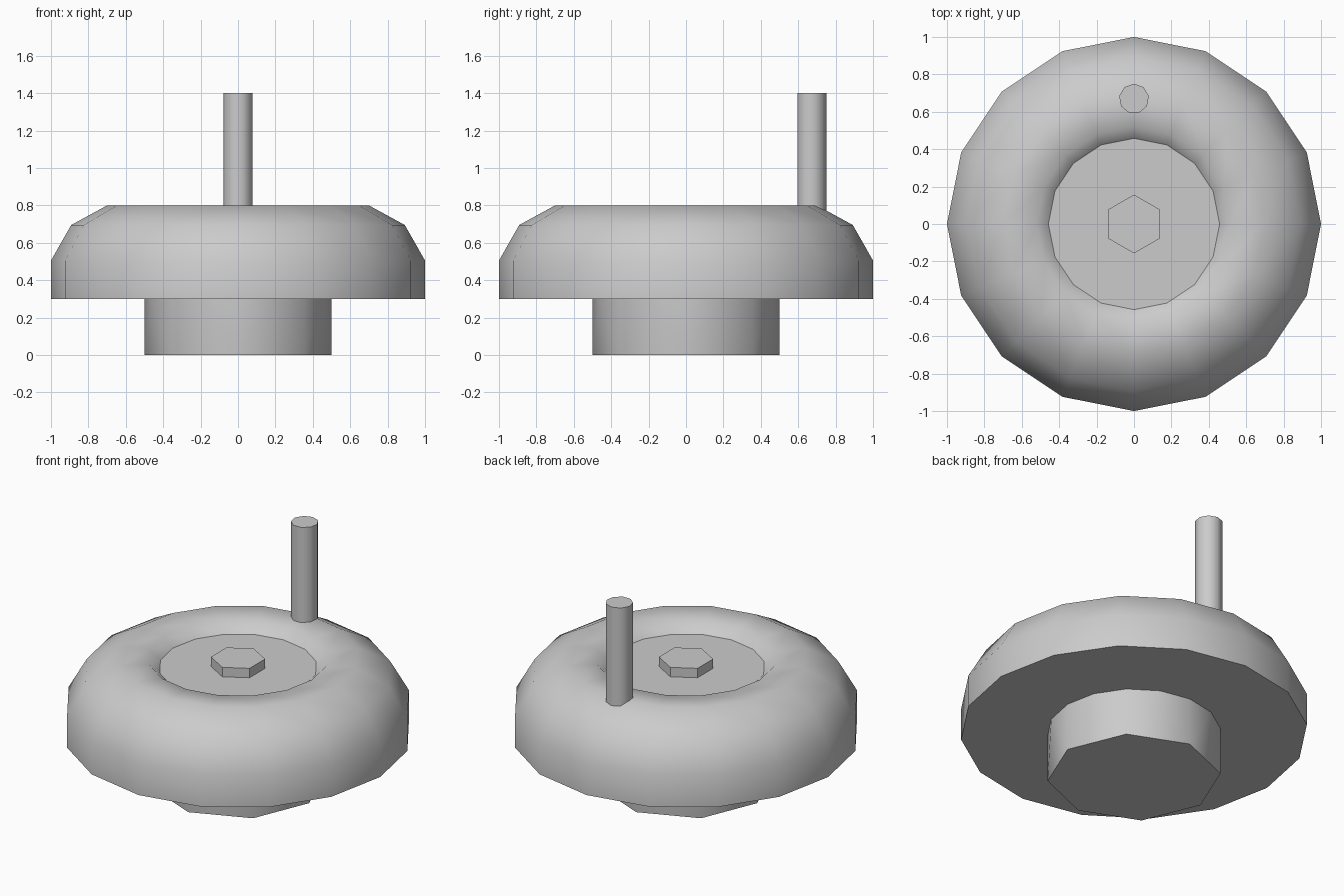
import bpy, bmesh, math

if "Cube" in bpy.data.objects:
    bpy.data.objects.remove(bpy.data.objects["Cube"])

grey = bpy.data.materials.new("plain grey")
grey.diffuse_color = (0.6, 0.6, 0.6, 1)
grey.use_nodes = True
grey.node_tree.nodes["Principled BSDF"].inputs["Base Color"].default_value = grey.diffuse_color


def finish(name, bm, smooth=50):
    bmesh.ops.recalc_face_normals(bm, faces=bm.faces[:])
    mesh = bpy.data.meshes.new(name)
    bm.to_mesh(mesh)
    bm.free()
    mesh.materials.append(grey)
    ob = bpy.data.objects.new(name, mesh)
    bpy.context.collection.objects.link(ob)
    bpy.ops.object.select_all(action='DESELECT')
    bpy.context.view_layer.objects.active = ob
    ob.select_set(True)
    if smooth:
        bpy.ops.object.shade_smooth_by_angle(angle=math.radians(smooth))
    return ob


def ring(bm, r, z, sides, y=0):
    # first vertex points to the back (+y)
    step = 2 * math.pi / sides
    return [bm.verts.new((r * math.sin(i * step), y + r * math.cos(i * step), z))
            for i in range(sides)]


def lathe(name, profile, sides, y=0, top=True, smooth=50):
    bm = bmesh.new()
    rings = [ring(bm, r, z, sides, y) for r, z in profile]
    for a, b in zip(rings, rings[1:]):
        for i in range(sides):
            j = (i + 1) % sides
            bm.faces.new((a[i], a[j], b[j], b[i]))
    bm.faces.new(rings[0])
    if top:
        bm.faces.new(rings[-1])
    return finish(name, bm, smooth)


# Rounded wheel with a dished centre
lathe("wheel", [(1, 0.3), (1, 0.505), (0.892, 0.695), (0.7, 0.8),
                (0.52, 0.79), (0.458, 0.73)], 16, top=False)

# Flat plate in the dish and the hexagonal nut on it
lathe("centre_plate", [(0.458, 0.7), (0.458, 0.73)], 16)
lathe("nut", [(0.157, 0.72), (0.157, 0.79)], 6, smooth=0)

# Upright handle pin
lathe("handle", [(0.08, 0.7), (0.08, 1.4)], 9, y=0.67)

# Hub: sixteen sides under the wheel, eight sides at the foot
bm = bmesh.new()
low = ring(bm, 0.5, 0, 8)
high = ring(bm, 0.5, 0.3, 16)
for i in range(8):
    j = (i + 1) % 8
    a, m, b = high[2 * i], high[2 * i + 1], high[2 * j]
    bm.faces.new((low[i], m, a))
    bm.faces.new((low[i], low[j], m))
    bm.faces.new((low[j], b, m))
bm.faces.new(low)
bm.faces.new(high)
finish("hub", bm)
